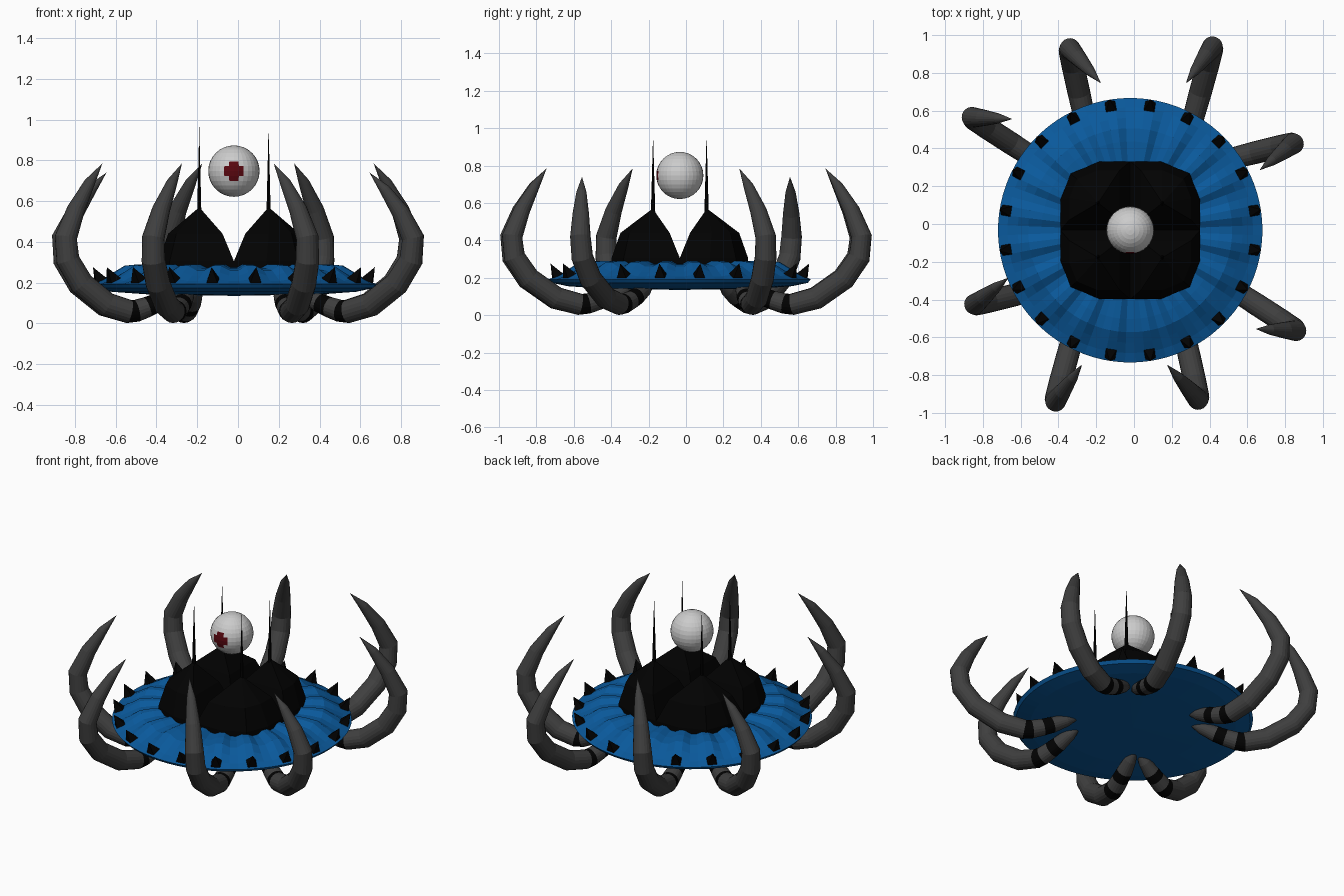
import bpy, bmesh
from math import sin, cos, pi
from mathutils import Vector

if "Cube" in bpy.data.objects:
    bpy.data.objects.remove(bpy.data.objects["Cube"])

CX, CY = -0.02, -0.033


def mat(name, rgb):
    m = bpy.data.materials.new(name)
    m.diffuse_color = (*rgb, 1)
    m.use_nodes = True
    m.node_tree.nodes["Principled BSDF"].inputs["Base Color"].default_value = m.diffuse_color
    return m


BLUE = mat("blue", (0.003, 0.10, 0.33))
BLACK = mat("black", (0.0005, 0.0005, 0.0005))
CHARCOAL = mat("charcoal", (0.05, 0.05, 0.05))
RED = mat("red", (0.10, 0.002, 0.005))
PALE = mat("pale", (0.8, 0.8, 0.8))


def finish(bm, name, mats):
    bmesh.ops.recalc_face_normals(bm, faces=bm.faces)
    me = bpy.data.meshes.new(name)
    bm.to_mesh(me)
    bm.free()
    ob = bpy.data.objects.new(name, me)
    for m in mats:
        me.materials.append(m)
    bpy.context.collection.objects.link(ob)
    return ob


def bridge(bm, rings, mats=None):
    for i, (a, b) in enumerate(zip(rings, rings[1:])):
        n = len(a)
        for k in range(n):
            f = bm.faces.new((a[k], a[(k + 1) % n], b[(k + 1) % n], b[k]))
            if mats:
                f.material_index = mats[i]


def fan(bm, ring, co):
    v = bm.verts.new(co)
    for k in range(len(ring)):
        bm.faces.new((ring[k], ring[(k + 1) % len(ring)], v))


# Pleated disc: rings of (radius, z, pleat height), four steps per rib
N = 80
profile = [(0.42, 0.142, 0), (0.60, 0.155, 0), (0.685, 0.173, 0), (0.70, 0.192, 0),
           (0.65, 0.212, 0.004), (0.595, 0.242, 0.008), (0.54, 0.272, 0.011),
           (0.47, 0.280, 0.010), (0.34, 0.282, 0.008)]
bm = bmesh.new()
rings = []
for r, z, p in profile:
    ring = []
    for k in range(N):
        a = 2 * pi * (k + 0.5) / N + pi / 40
        s = 1 if k % 4 < 2 else -1
        ring.append(bm.verts.new((CX + r * cos(a), CY + r * sin(a), z + s * p)))
    rings.append(ring)
bridge(bm, rings)
fan(bm, rings[0], (CX, CY, 0.135))
fan(bm, rings[-1], (CX, CY, 0.28))
finish(bm, "pleated_disc", [BLUE])


def cone(bm, base, tip, r, sides):
    base, tip = Vector(base), Vector(tip)
    q = (tip - base).to_track_quat('Z', 'Y')
    ring = [bm.verts.new(base + q @ Vector((r * cos(2 * pi * (k + .5) / sides),
                                            r * sin(2 * pi * (k + .5) / sides), 0)))
            for k in range(sides)]
    bm.faces.new(ring)
    fan(bm, ring, tip)


# Rim spikes
bm = bmesh.new()
for k in range(20):
    a = pi / 20 + k * pi / 10
    c, s = cos(a), sin(a)
    cone(bm, (CX + .66 * c, CY + .66 * s, .205), (CX + .70 * c, CY + .70 * s, .276), .042, 4)
finish(bm, "rim_spikes", [BLACK])

# Four faceted mounds with thin needles on their peaks
outline = [(0, 0), (.19, 0), (.37, 0), (.37, .16), (.315, .30), (.16, .365), (0, .365), (0, .19)]
mounds, needles = bmesh.new(), bmesh.new()
for sx in (-1, 1):
    for sy in (-1, 1):
        def place(x, y, z):
            return (CX + sx * x, CY + sy * y, z)
        rings = [[mounds.verts.new(place(x, y, .25)) for x, y in outline],
                 [mounds.verts.new(place(x, y, .305)) for x, y in outline],
                 [mounds.verts.new(place(.2 + (x - .2) * .72, .195 + (y - .195) * .72, .44))
                  for x, y in outline]]
        bridge(mounds, rings)
        mounds.faces.new(rings[0])
        fan(mounds, rings[2], place(.17, .145, .57))
        cone(needles, place(.17, .143, .54), place(.17, .143, .967), .012, 6)
finish(mounds, "central_mounds", [BLACK])
finish(needles, "needles", [BLACK])

# Floating ball with a cross of coloured faces on the front
bm = bmesh.new()
bmesh.ops.create_uvsphere(bm, u_segments=32, v_segments=16, radius=0.126)
for f in bm.faces:
    c = f.calc_center_median()
    u, w = abs(c.x), abs(c.z)
    if c.y < 0 and u < .05 and w < .05 and min(u, w) < .025:
        f.material_index = 1
bmesh.ops.translate(bm, verts=bm.verts, vec=(CX, CY, 0.747))
finish(bm, "ball", [PALE, RED])

# Tentacles: (fraction root to bend, fraction bend to tip, z, radius)
path = [(-.1, 0, .16, .012), (0, 0, .135, .036), (.13, 0, .10, .047), (.22, 0, .08, .05),
        (.32, 0, .062, .054), (.39, 0, .058, .057), (.60, 0, .092, .06), (.84, 0, .195, .06),
        (.97, 0, .31, .058), (1, .03, .42, .055), (1, .30, .56, .044), (1, .66, .69, .027)]
band = [0, 0, 1, 0, 1, 0, 0, 0, 0, 0, 0]
# root, bend and tip in plan, tip height
limbs = [((-.21, .33), (-.345, .935), (-.175, .745), .785),
         ((.25, .33), (.42, .945), (.275, .745), .785),
         ((.33, .30), (.85, .43), (.665, .285), .785),
         ((.33, -.22), (.865, -.565), (.645, -.556), .74)]
SIDES = 20
for i, (root, bend, tip, top) in enumerate(limbs):
    for half, sgn in (("a", 1), ("b", -1)):
        R, B, T = (Vector((*p, 0)) * sgn for p in (root, bend, tip))
        k = (top - .42) / (.785 - .42)
        pts = [R.lerp(B, f) + (T - B) * g + Vector((0, 0, z if z <= .42 else .42 + (z - .42) * k))
               for f, g, z, r in path]
        end = T + Vector((0, 0, top))
        line = pts + [end]
        side = (B - R).cross(Vector((0, 0, 1))).normalized()
        bm = bmesh.new()
        rings = []
        for j, p in enumerate(pts):
            t = (line[j + 1] - line[max(j - 1, 0)]).normalized()
            s = (side - t * side.dot(t)).normalized()
            up = s.cross(t)
            rad = path[j][3]
            rings.append([bm.verts.new(p + rad * (s * cos(2 * pi * m / SIDES) + up * sin(2 * pi * m / SIDES)))
                          for m in range(SIDES)])
        bridge(bm, rings, band)
        bm.faces.new(rings[0])
        fan(bm, rings[-1], end)
        finish(bm, f"tentacle_{i + 1}{half}", [CHARCOAL, BLACK])
